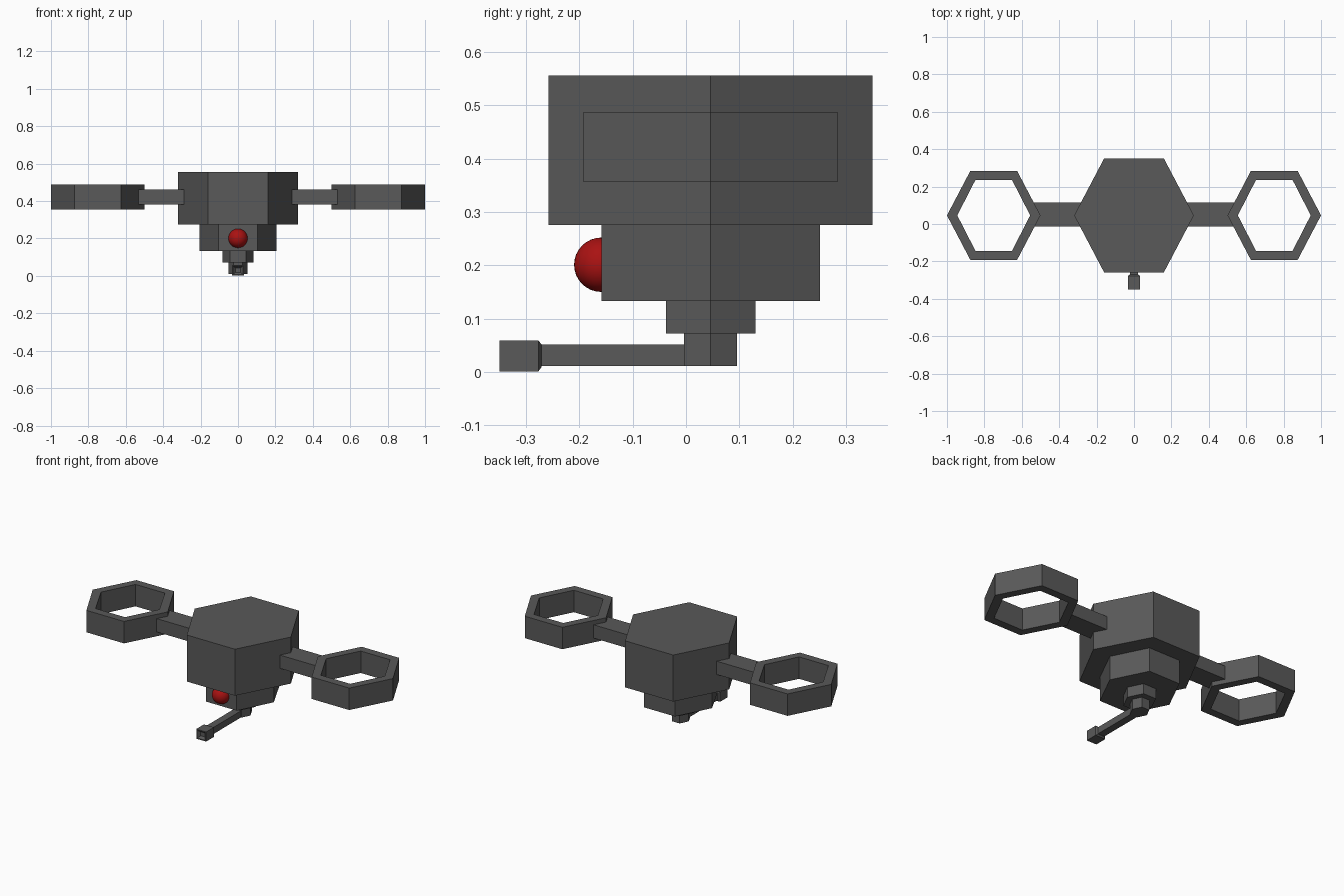
import bpy

cube = bpy.data.objects.get("Cube")
if cube:
    bpy.data.objects.remove(cube, do_unlink=True)

CY = 0.046  # shared y centre of the stacked hull


def material(name, rgb):
    m = bpy.data.materials.new(name)
    m.use_nodes = True
    m.diffuse_color = (*rgb, 1)
    m.node_tree.nodes["Principled BSDF"].inputs["Base Color"].default_value = (*rgb, 1)
    return m


grey = material("dark grey", (0.1, 0.1, 0.1))
red = material("deep red", (0.4, 0.006, 0.006))


def loft(name, loops, ring=False):
    """Skin between point loops; cap the ends, or join last to first."""
    n = len(loops[0])
    verts = [p for loop in loops for p in loop]
    faces = []
    for i in range(len(loops) if ring else len(loops) - 1):
        a, b = i * n, (i + 1) % len(loops) * n
        faces += [(a + k, a + (k + 1) % n, b + (k + 1) % n, b + k) for k in range(n)]
    if not ring:
        faces += [tuple(reversed(range(n))), tuple(range(len(verts) - n, len(verts)))]
    mesh = bpy.data.meshes.new(name)
    mesh.from_pydata(verts, [], faces)
    mesh.materials.append(grey)
    obj = bpy.data.objects.new(name, mesh)
    bpy.context.collection.objects.link(obj)
    return obj


def hexagon(cx, rx, ry, z):
    """Hexagon with corners on the x axis and flats facing front and back."""
    shape = [(1, 0), (.5, 1), (-.5, 1), (-1, 0), (-.5, -1), (.5, -1)]
    return [(cx + rx * x, CY + ry * y, z) for x, y in shape]


def square(y, cz, hx, hz):
    return [(-hx, y, cz - hz), (hx, y, cz - hz), (hx, y, cz + hz), (-hx, y, cz + hz)]


# Stacked hexagonal hull
for name, rx, ry, z0, z1 in [
    ("main_body", 0.32, 0.304, 0.276, 0.556),
    ("lower_body", 0.206, 0.205, 0.133, 0.276),
    ("neck", 0.084, 0.084, 0.072, 0.133),
    ("gun_mount", 0.05, 0.05, 0.011, 0.072),
]:
    loft(name, [hexagon(0, rx, ry, z0), hexagon(0, rx, ry, z1)])

# Side arms and hexagonal rotor rings
for side, s in (("left", 1), ("right", -1)):
    loft(side + "_rotor_ring", [
        hexagon(s * 0.75, 0.25, 0.238, 0.356), hexagon(s * 0.75, 0.25, 0.238, 0.488),
        hexagon(s * 0.75, 0.195, 0.19, 0.488), hexagon(s * 0.75, 0.195, 0.19, 0.356),
    ], ring=True)
    bpy.ops.mesh.primitive_cube_add(size=1, location=(s * 0.41, 0.05, 0.422))
    arm = bpy.context.object
    arm.name = side + "_arm"
    arm.scale = (0.27, 0.128, 0.08)
    arm.data.materials.append(grey)

# Barrel and muzzle with a shallow recessed front
loft("barrel", [square(-0.275, 0.031, 0.022, 0.02), square(CY, 0.031, 0.022, 0.02)][::-1])
loft("muzzle", [
    square(-0.271, 0.03, 0.023, 0.021), square(-0.277, 0.03, 0.033, 0.029),
    square(-0.35, 0.03, 0.033, 0.029), square(-0.35, 0.03, 0.027, 0.023),
    square(-0.335, 0.03, 0.014, 0.012),
])

# Eye on the front of the lower body
bpy.ops.mesh.primitive_uv_sphere_add(segments=32, ring_count=16, radius=0.051,
                                     location=(0, -0.159, 0.201))
eye = bpy.context.object
eye.name = "eye"
eye.data.materials.append(red)
bpy.ops.object.shade_smooth()

# Consistent outward normals
for obj in bpy.context.collection.objects:
    if obj.type == 'MESH' and obj.data.materials and obj.data.materials[0] == grey:
        bpy.ops.object.select_all(action='DESELECT')
        obj.select_set(True)
        bpy.context.view_layer.objects.active = obj
        bpy.ops.object.mode_set(mode='EDIT')
        bpy.ops.mesh.select_all(action='SELECT')
        bpy.ops.mesh.normals_make_consistent(inside=False)
        bpy.ops.object.mode_set(mode='OBJECT')
